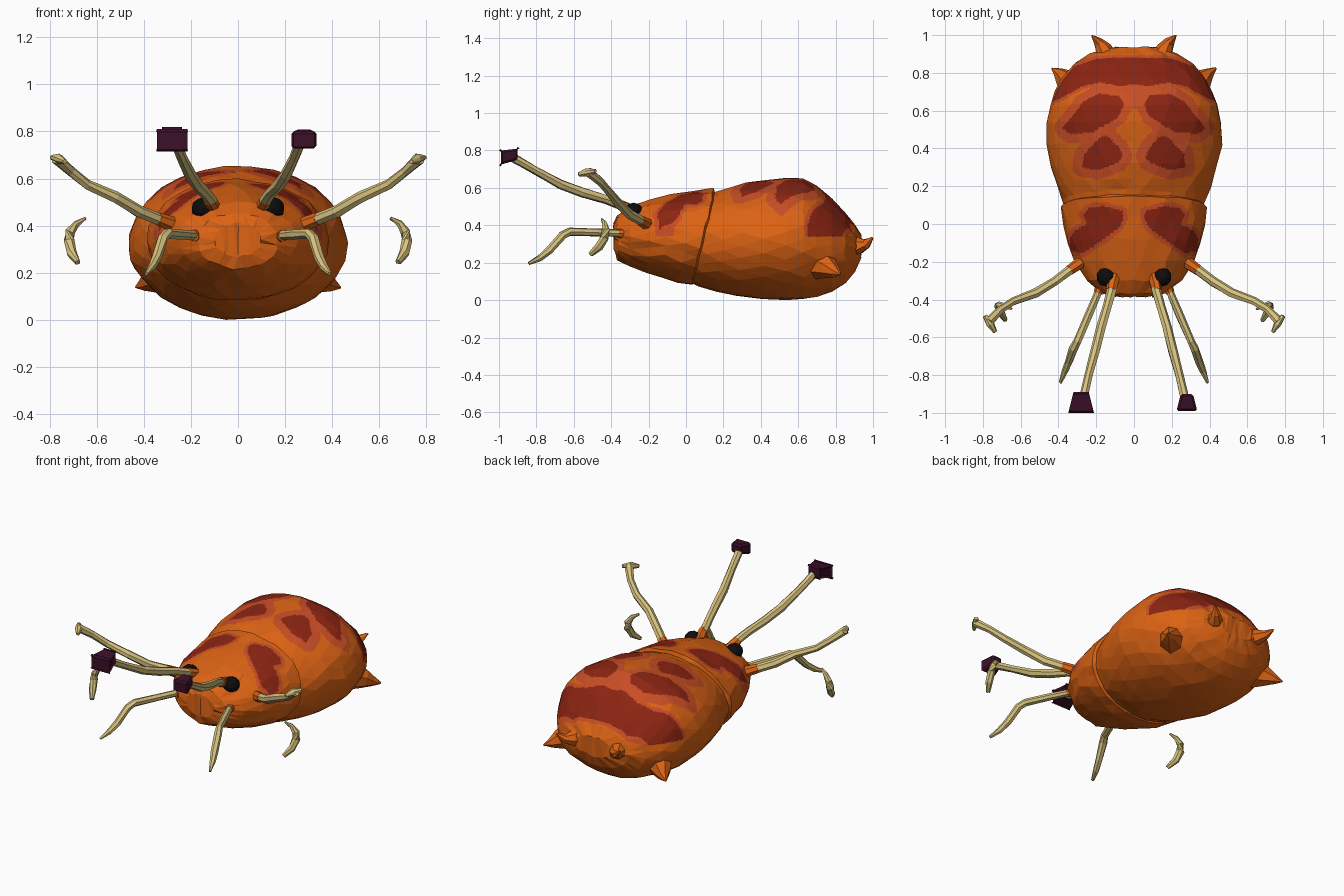
import bpy, bmesh, math, random
from mathutils import Vector

if "Cube" in bpy.data.objects:
    bpy.data.objects.remove(bpy.data.objects["Cube"])

random.seed(4)


def material(name, rgb):
    m = bpy.data.materials.new(name)
    m.diffuse_color = (*rgb, 1)
    m.use_nodes = True
    m.node_tree.nodes["Principled BSDF"].inputs["Base Color"].default_value = m.diffuse_color
    return m


ORANGE = material("shell orange", (0.72, 0.125, 0.007))
HALO = material("pale red", (0.58, 0.075, 0.018))
RED = material("dark red", (0.26, 0.018, 0.006))
CREAM = material("cream", (0.68, 0.54, 0.21))
PURPLE = material("dark purple", (0.045, 0.005, 0.022))
BLACK = material("black", (0.004, 0.004, 0.005))


def finish(bm, name, mats):
    bmesh.ops.recalc_face_normals(bm, faces=bm.faces[:])
    me = bpy.data.meshes.new(name)
    bm.to_mesh(me)
    bm.free()
    for m in mats:
        me.materials.append(m)
    ob = bpy.data.objects.new(name, me)
    bpy.context.collection.objects.link(ob)
    return ob


def bridge(bm, rings):
    n = len(rings[0])
    for a, b in zip(rings, rings[1:]):
        for i in range(n):
            j = (i + 1) % n
            bm.faces.new((a[i], a[j], b[j], b[i]))
    bm.faces.new(rings[0])
    bm.faces.new(rings[-1])


# Painted spots seen from above, as half outlines in (|x|, y)
THORAX_SPOTS = [[(.06, .07), (.16, .095), (.24, .085), (.27, .05), (.25, 0), (.32, -.04), (.34, -.08),
                 (.335, -.14), (.27, -.155), (.16, -.08), (.08, -.02), (.055, .03)]]
ABDOMEN_SPOTS = [
    [(.14, .465), (.18, .46), (.265, .37), (.275, .30), (.19, .285), (.085, .325), (.06, .355), (.085, .41)],
    [(.05, .635), (.085, .68), (.19, .69), (.27, .645), (.32, .58), (.38, .51), (.34, .475), (.22, .485),
     (.085, .565)],
    [(-.05, .88), (.1, .88), (.2, .875), (.33, .83), (.4, .77), (.5, .70), (.5, .62), (.38, .67), (.27, .73),
     (.18, .75), (.08, .73), (-.05, .745)]]


def spot_distance(x, y, poly):
    """Distance to the outline, or -1 inside it."""
    inside, best = False, 9
    for (ax, ay), (bx, by) in zip(poly, poly[1:] + poly[:1]):
        if (ay > y) != (by > y) and x < ax + (y - ay) * (bx - ax) / (by - ay):
            inside = not inside
        dx, dy = bx - ax, by - ay
        t = max(0, min(1, ((x - ax) * dx + (y - ay) * dy) / (dx * dx + dy * dy)))
        best = min(best, math.hypot(x - ax - t * dx, y - ay - t * dy))
    return -1 if inside else best


def shell(name, profile, spots, halos, bridge_zone):
    """Faceted loft of (y, half width, bottom, top, tilt) with painted spots."""
    bm, rings, n = bmesh.new(), [], 28
    for k, (y, w, lo, hi, tilt) in enumerate(profile):
        ring = []
        for i in range(n):
            a = 2 * math.pi * (i + 0.5 * (k % 2)) / n
            z = math.sin(a) * (hi - lo) / 2
            j = [random.uniform(-.005, .005) for _ in range(3)]
            ring.append(bm.verts.new((w * math.cos(a) + j[0], y + tilt * z + j[1],
                                      max(0, (lo + hi) / 2 + z + j[2]))))
        rings.append(ring)
    bridge(bm, rings)
    bmesh.ops.triangulate(bm, faces=bm.faces[:])
    # fine flat cuts so that the painted spots get clean borders
    bmesh.ops.subdivide_edges(bm, edges=bm.edges[:], cuts=7, use_grid_fill=True)
    for f in bm.faces:
        c = f.calc_center_median()
        if c.z < 0.34:
            continue
        x = abs(c.x)
        d = [spot_distance(x, c.y, p) for p in spots]
        if min(d) < 0:
            f.material_index = 2
        elif any(v < h for v, h in zip(d, halos)) or (bridge_zone and x < .1 and .61 < c.y < .76):
            f.material_index = 1
    return finish(bm, name, [ORANGE, HALO, RED])


shell("head_and_thorax", [
    (-.385, .10, .27, .41, 0), (-.365, .17, .215, .455, 0), (-.30, .25, .185, .50, 0),
    (-.20, .315, .145, .535, .05), (-.10, .355, .115, .562, .1), (0, .375, .09, .582, .18),
    (.09, .388, .08, .596, .23), (.105, .36, .11, .57, .23)], THORAX_SPOTS, [.022], False)
shell("abdomen", [
    (.07, .36, .10, .57, .23), (.125, .378, .075, .585, .22), (.20, .408, .045, .607, .15),
    (.30, .44, .022, .627, .08), (.42, .464, .005, .643, .03), (.54, .462, 0, .655, 0),
    (.63, .445, .005, .65, 0), (.70, .42, .02, .61, 0), (.78, .375, .045, .545, 0),
    (.85, .315, .09, .47, 0), (.90, .23, .15, .41, 0), (.935, .13, .22, .35, 0)],
    ABDOMEN_SPOTS, [.05, .045, .015], True)


def tube(name, pts, radii, mat, sides=7, jitter=.002):
    """Tapered tube through the points, made on both sides."""
    for sx, side in ((1, "right"), (-1, "left")):
        bm, rings = bmesh.new(), []
        p = [Vector(q) for q in pts]
        for k, (c, r) in enumerate(zip(p, radii)):
            q = (p[min(k + 1, len(p) - 1)] - p[max(k - 1, 0)]).to_track_quat('Z', 'Y')
            ring = []
            for i in range(sides):
                a = 2 * math.pi * i / sides
                v = c + q @ Vector((r * math.cos(a), r * math.sin(a), 0))
                v += Vector([random.uniform(-jitter, jitter) for _ in range(3)])
                ring.append(bm.verts.new((v.x * sx, v.y, v.z)))
            rings.append(ring)
        bridge(bm, rings)
        finish(bm, f"{name}_{side}", [mat])


# Club-tipped front stalks
tube("front_stalk", [(.115, -.34, .505), (.14, -.43, .54), (.175, -.55, .575), (.205, -.67, .62),
                     (.24, -.80, .69), (.27, -.93, .765)], [.026, .025, .026, .025, .022, .024], CREAM)
tube("front_stalk_socket", [(.10, -.26, .465), (.12, -.35, .508)], [.034, .028], ORANGE)
# Elbowed lower arms
tube("lower_arm", [(.185, -.35, .357), (.24, -.48, .362), (.30, -.62, .366), (.32, -.66, .345),
                   (.345, -.73, .265), (.365, -.78, .225), (.39, -.84, .195)],
     [.021, .022, .022, .024, .021, .017, .008], CREAM)
tube("lower_arm_socket", [(.155, -.27, .355), (.19, -.365, .357)], [.034, .025], ORANGE)
# Raised side arms with a flared end
tube("side_arm", [(.32, -.23, .42), (.42, -.305, .46), (.52, -.365, .52), (.64, -.41, .575),
                  (.71, -.455, .63), (.77, -.52, .685)], [.026, .026, .025, .022, .021, .026], CREAM)
tube("side_arm_tip", [(.735, -.572, .672), (.76, -.53, .683), (.79, -.485, .69)], [.01, .022, .012], CREAM)
tube("side_arm_socket", [(.23, -.17, .385), (.34, -.245, .428)], [.036, .028], ORANGE)
# Loose crescent claws
tube("crescent_claw", [(.648, -.45, .432), (.685, -.435, .41), (.712, -.43, .375), (.718, -.435, .335),
                       (.707, -.465, .285), (.68, -.51, .245)], [.006, .015, .021, .024, .022, .012], CREAM)
# Tail horns and low side spikes
tube("tail_horn", [(.14, .87, .295), (.165, .93, .29), (.19, .965, .30), (.222, .997, .333)],
     [.062, .045, .027, .005], ORANGE)
tube("side_spike", [(.31, .72, .19), (.365, .765, .17), (.40, .80, .15), (.435, .825, .138)],
     [.085, .058, .03, .004], ORANGE)

# Purple clubs and black eyes
for sx, side in ((1, "right"), (-1, "left")):
    bm = bmesh.new()
    bmesh.ops.create_cube(bm, size=1)
    for v in bm.verts:
        front = v.co.y < 0
        v.co = Vector((sx * (.28 + v.co.x * (.11 if front else .065)), -.945 + v.co.y * .09,
                       .768 + v.co.z * (.075 if front else .06) + (-.006 if front else .012)))
    bmesh.ops.bevel(bm, geom=bm.edges[:], offset=.01, segments=1, affect='EDGES')
    finish(bm, f"stalk_club_{side}", [PURPLE])
    bm = bmesh.new()
    bmesh.ops.create_icosphere(bm, subdivisions=2, radius=1)
    for v in bm.verts:
        v.co = Vector((sx * .147 + v.co.x * .052, -.28 + v.co.y * .052, .473 + v.co.z * .048))
    finish(bm, f"eye_{side}", [BLACK])
